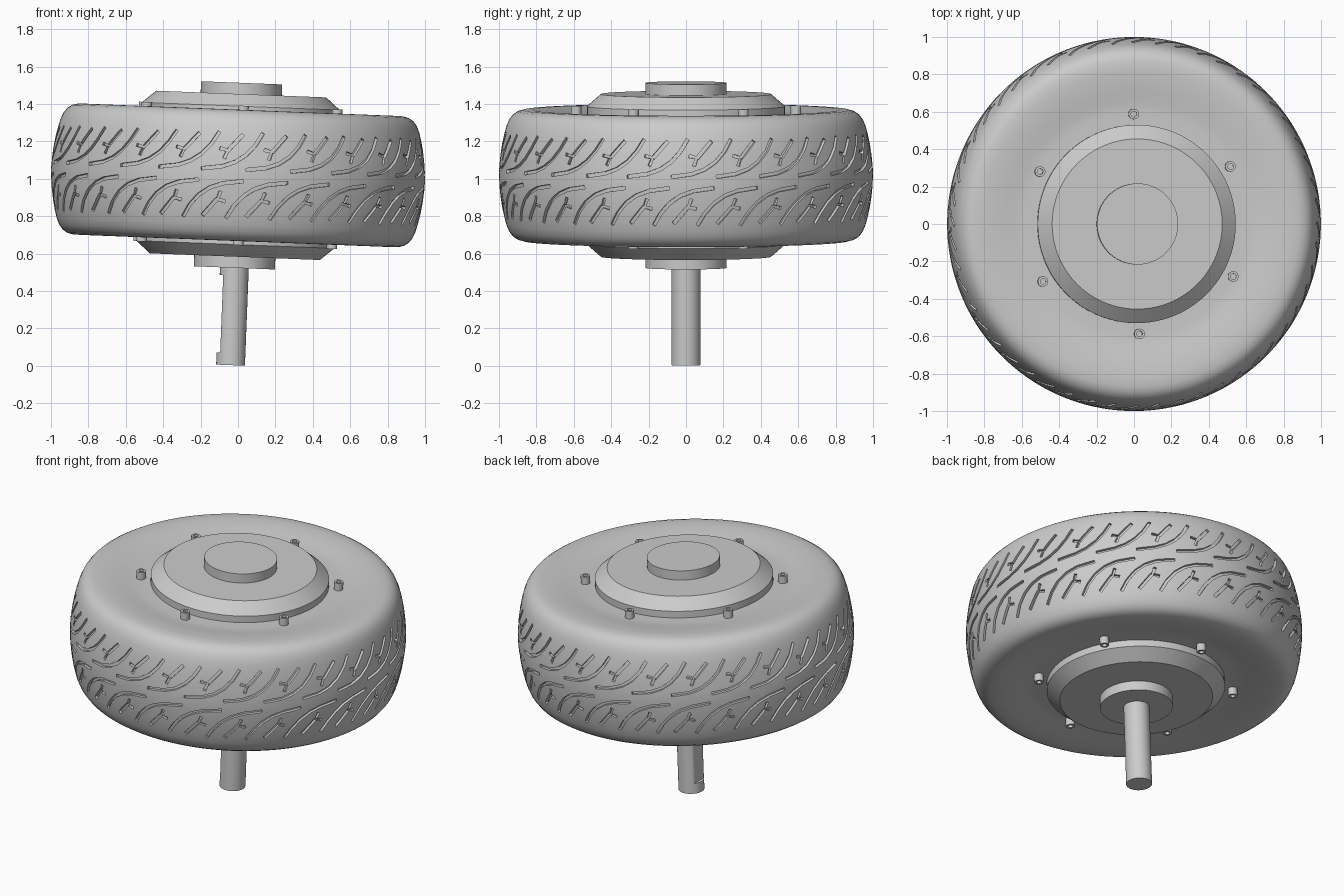
import bpy, bmesh, math
from mathutils import Matrix, Vector

cube = bpy.data.objects.get("Cube")
if cube:
    bpy.data.objects.remove(cube, do_unlink=True)

grey = bpy.data.materials.new("plain grey")
grey.use_nodes = True
grey.diffuse_color = (0.6, 0.6, 0.6, 1)
grey.node_tree.nodes["Principled BSDF"].inputs["Base Color"].default_value = (0.6, 0.6, 0.6, 1)

# The whole wheel leans slightly on its axle
LEAN = Matrix.Translation((0, 0, 1.018)) @ Matrix.Rotation(math.radians(2.25), 4, 'Y')


def finish(name, bm):
    bmesh.ops.remove_doubles(bm, verts=bm.verts, dist=1e-5)
    bmesh.ops.recalc_face_normals(bm, faces=bm.faces)
    mesh = bpy.data.meshes.new(name)
    bm.to_mesh(mesh)
    bm.free()
    mesh.materials.append(grey)
    obj = bpy.data.objects.new(name, mesh)
    bpy.context.collection.objects.link(obj)
    obj.matrix_world = LEAN
    return obj


def smooth(obj):
    bpy.ops.object.select_all(action='DESELECT')
    obj.select_set(True)
    bpy.context.view_layer.objects.active = obj
    bpy.ops.object.shade_smooth_by_angle(angle=math.radians(30))


def lathe(bm, profile, steps, offset=(0, 0), closed=False, x_limits=None):
    """Spin (radius, height) points about the axle; open profiles get end caps."""
    rings = []
    for i, (r, h) in enumerate(profile):
        limit = x_limits[i] if x_limits else -9
        ring = []
        for k in range(steps):
            a = math.tau * k / steps
            ring.append(bm.verts.new((max(r * math.cos(a), limit) + offset[0],
                                      r * math.sin(a) + offset[1], h)))
        rings.append(ring)
    pairs = list(zip(rings, rings[1:]))
    if closed:
        pairs.append((rings[-1], rings[0]))
    else:
        bm.faces.new(rings[0])
        bm.faces.new(rings[-1])
    for lo, hi in pairs:
        for k in range(steps):
            n = (k + 1) % steps
            bm.faces.new((lo[k], lo[n], hi[n], hi[k]))


def mirrored(half):
    return half + [(r, -h) for r, h in reversed(half) if h > 0]


# Tyre body with dished sides
tyre_half = [(0.5, 0.328), (0.6, 0.325), (0.65, 0.329), (0.7, 0.338), (0.76, 0.346),
             (0.82, 0.351), (0.87, 0.35), (0.9, 0.342), (0.925, 0.326), (0.945, 0.3),
             (0.96, 0.265), (0.972, 0.22), (0.983, 0.17), (0.992, 0.11), (0.998, 0.05), (1.0, 0)]
bm = bmesh.new()
lathe(bm, mirrored(tyre_half), 144, closed=True)
tyre = finish("tyre", bm)


def tread_radius(h):
    h = abs(h)
    for (r1, h1), (r0, h0) in zip(tyre_half[8:], tyre_half[9:]):
        if h0 <= h <= h1:
            return r0 + (r1 - r0) * (h - h0) / (h1 - h0)
    return 0.95


# Tread grooves: ribbons laid round the tyre, then cut out of it
REPEATS = 26
PITCH = math.tau / REPEATS


def ribbon(bm, path, width, turn, sign):
    pts = [Vector(p) for p in path]
    sections = []
    for i, p in enumerate(pts):
        tangent = (pts[min(i + 1, len(pts) - 1)] - pts[max(i - 1, 0)]).normalized()
        side = Vector((-tangent.y, tangent.x)) * width / 2
        section = []
        for q, lift in ((p + side, -0.018), (p - side, -0.018), (p - side, 0.03), (p + side, 0.03)):
            a, h = turn + sign * q.x, sign * q.y
            r = tread_radius(h) + lift
            section.append(bm.verts.new((r * math.cos(a), r * math.sin(a), h)))
        sections.append(section)
    bm.faces.new(sections[0])
    bm.faces.new(sections[-1])
    for s, t in zip(sections, sections[1:]):
        for k in range(4):
            n = (k + 1) % 4
            bm.faces.new((s[k], s[n], t[n], t[k]))


long_groove = [(0.13, 0.23), (0.09, 0.165), (0.04, 0.11), (-0.02, 0.07), (-0.09, 0.045), (-0.2, 0.03)]
stem_groove = [(0.02, 0.22), (-0.025, 0.17), (-0.06, 0.13)]
fork_groove = [(-0.105, 0.142), (-0.062, 0.131), (-0.078, 0.088)]

for name, paths in (("groove_cutter", ((long_groove, 0.018), (stem_groove, 0.02))),
                    ("fork_cutter", ((fork_groove, 0.018),))):
    bm = bmesh.new()
    for i in range(REPEATS):
        for sign in (1, -1):
            turn = -math.pi / 2 + (i + (0.3 if sign < 0 else 0)) * PITCH
            for path, width in paths:
                ribbon(bm, path, width, turn, sign)
    cutter = finish(name, bm)
    cutter.hide_render = True
    mod = tyre.modifiers.new(name, 'BOOLEAN')
    mod.operation = 'DIFFERENCE'
    mod.solver = 'EXACT'
    mod.object = cutter
    bpy.context.view_layer.objects.active = tyre
    bpy.ops.object.modifier_apply(modifier=mod.name)
    bpy.data.objects.remove(cutter, do_unlink=True)
smooth(tyre)

# Motor hub with bevelled covers and round bosses on both sides
bm = bmesh.new()
lathe(bm, mirrored([(0.217, 0.495), (0.217, 0.435), (0.455, 0.435), (0.53, 0.37), (0.53, 0.3)]), 96)
smooth(finish("hub", bm))

# Axle shaft with a flat milled on one side
bm = bmesh.new()
heights = [-0.45, -0.535, -0.535, -0.95, -0.95, -1.0155]
flat = -0.058
lathe(bm, [(0.077, h) for h in heights], 48, x_limits=[-9, -9, flat, flat, -9, -9])
smooth(finish("axle_shaft", bm))

# Socket-head screws round the hub on both sides
for side, sign in (("upper", 1), ("lower", -1)):
    bm = bmesh.new()
    profile = [(0.028, 0.3), (0.028, 0.373), (0.015, 0.373), (0.015, 0.35)]
    for k in range(6):
        a = math.radians(91.5 + 60 * k)
        lathe(bm, [(r, h * sign) for r, h in profile], 24,
              offset=(0.588 * math.cos(a), 0.588 * math.sin(a)))
    smooth(finish(side + "_screws", bm))
